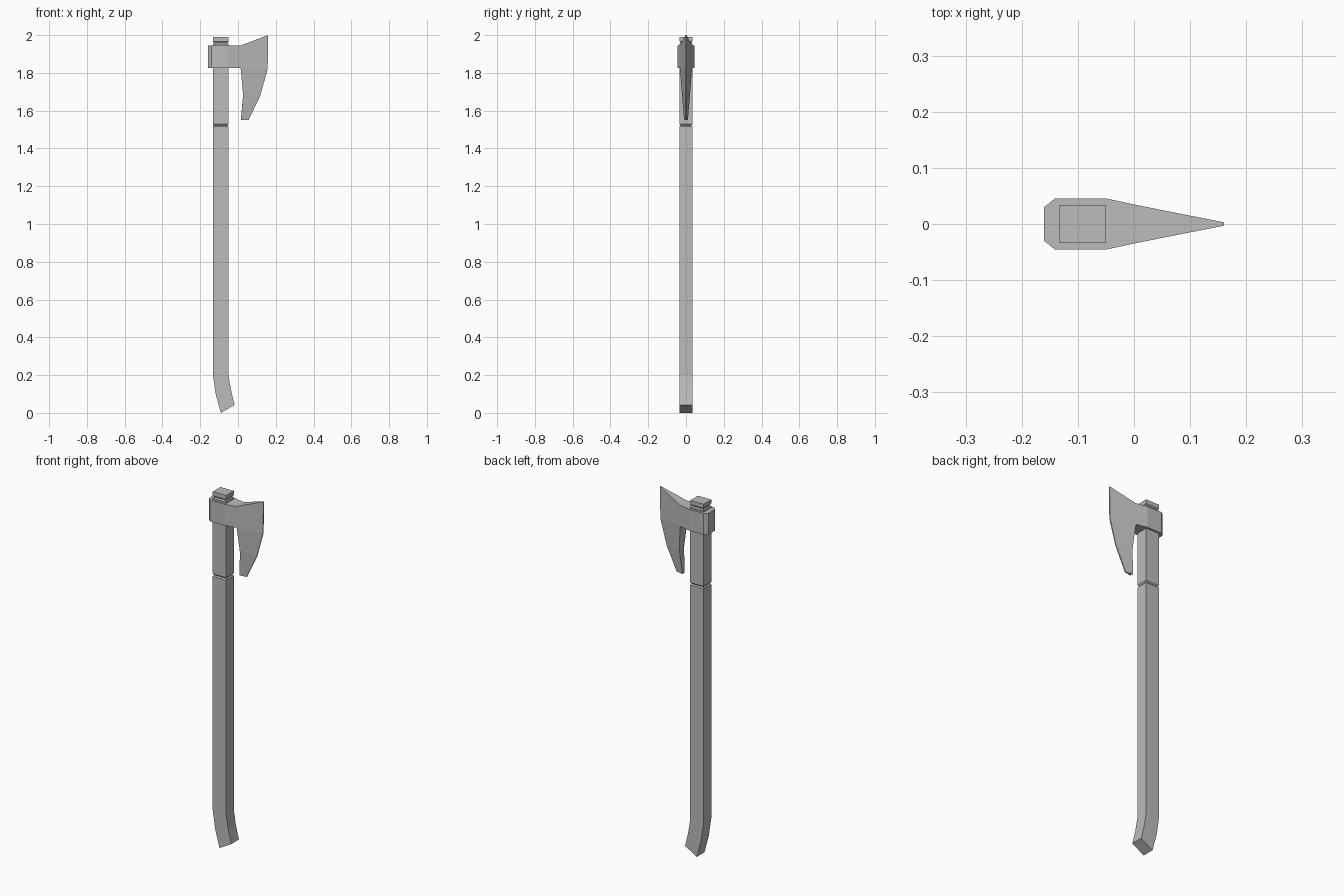
import bpy
import bmesh

cube = bpy.data.objects.get("Cube")
if cube:
    bpy.data.objects.remove(cube, do_unlink=True)

grey = bpy.data.materials.new("plain_grey")
grey.use_nodes = True
grey.diffuse_color = (0.5, 0.5, 0.5, 1)
grey.node_tree.nodes["Principled BSDF"].inputs["Base Color"].default_value = (0.5, 0.5, 0.5, 1)


def loft(bm, rings, skip=()):
    """Skin four-point rings; skip holds (ring, side) pairs left open, side None meaning a cap."""
    rows = [[bm.verts.new(p) for p in ring] for ring in rings]
    for r, (a, b) in enumerate(zip(rows, rows[1:])):
        for s in range(4):
            t = (s + 1) % 4
            if (r, s) not in skip:
                bm.faces.new((a[s], a[t], b[t], b[s]))
    for r in (0, len(rows) - 1):
        if (r, None) not in skip:
            bm.faces.new(rows[r])


def finish(bm, name):
    bmesh.ops.remove_doubles(bm, verts=bm.verts, dist=0.0005)
    bmesh.ops.recalc_face_normals(bm, faces=bm.faces)
    mesh = bpy.data.meshes.new(name)
    bm.to_mesh(mesh)
    bm.free()
    mesh.materials.append(grey)
    bpy.context.collection.objects.link(bpy.data.objects.new(name, mesh))


def handle_ring(x0, z0, x1, z1, half):
    return [(x0, -half, z0), (x1, -half, z1), (x1, half, z1), (x0, half, z0)]


# Handle: curved foot, straight shaft, two shallow V grooves
LEFT, RIGHT, HALF, DEPTH = -0.133, -0.05, 0.034, 0.005
rings = [handle_ring(-0.091, 0, -0.018, 0.042, HALF),
         handle_ring(-0.118, 0.1, -0.037, 0.12, HALF),
         handle_ring(LEFT, 0.2, RIGHT, 0.2, HALF)]
for groove in (1.522, 1.96):
    for dz, d in ((-0.007, 0), (0, DEPTH), (0.007, 0)):
        z = groove + dz
        rings.append(handle_ring(LEFT + d, z, RIGHT - d, z, HALF - d))
rings.append(handle_ring(LEFT, 1.99, RIGHT, 1.99, HALF))
bm = bmesh.new()
loft(bm, rings)
finish(bm, "handle")

# Axe head: chamfered socket band lofted along x, open where the blade joins
bm = bmesh.new()
TOP, BOTTOM = 1.945, 1.825
band = [(-0.16, 0.03), (-0.141, 0.0455), (-0.05, 0.0455), (0.014, 0.032)]
loft(bm, [[(x, -h, BOTTOM), (x, h, BOTTOM), (x, h, TOP), (x, -h, TOP)]
          for x, h in band], skip=[(3, None)])

# Blade and beard: inner x, z, half thickness, then cutting edge x, z
rows = [(0.014, TOP, 0.032, 0.16, 2.0),
        (0.014, BOTTOM, 0.032, 0.157, 1.82),
        (0.027, 1.685, 0.021, 0.118, 1.68),
        (0.015, 1.55, 0.01, 0.056, 1.55)]
EDGE = 0.003
loft(bm, [[(xi, -h, zi), (xe, -EDGE, ze), (xe, EDGE, ze), (xi, h, zi)]
          for xi, zi, h, xe, ze in rows], skip=[(0, 3)])
finish(bm, "axe_head")
